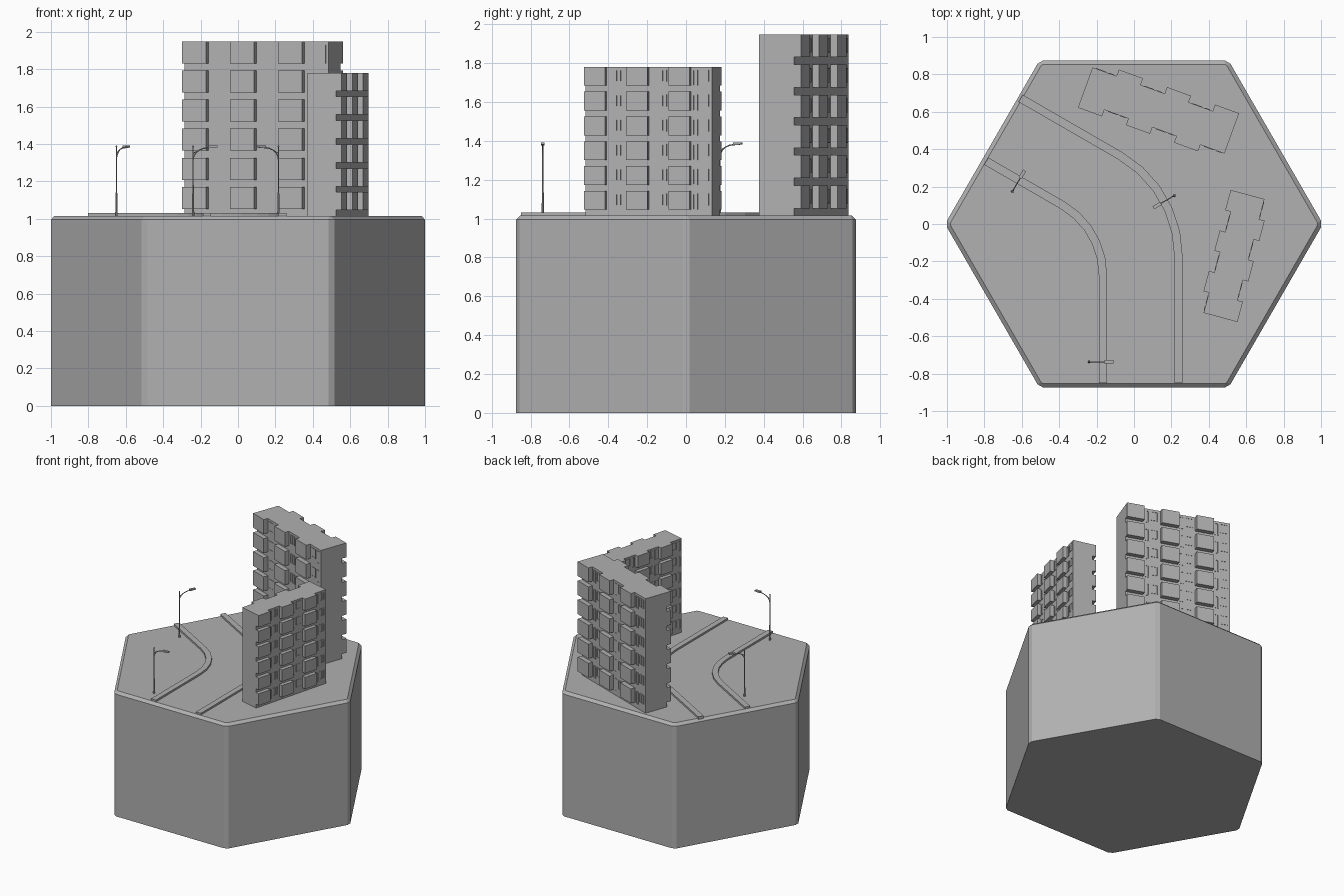
import bpy, bmesh
from math import sin, cos, tan, pi, radians, sqrt
from mathutils import Vector, Matrix

if "Cube" in bpy.data.objects:
    bpy.data.objects.remove(bpy.data.objects["Cube"])

TOP = 1.015  # ground level on top of the hexagonal base

# One mid-grey material for the whole model
GREY = bpy.data.materials.new("mid_grey")
GREY.diffuse_color = (0.44, 0.44, 0.44, 1)
GREY.use_nodes = True
GREY.node_tree.nodes["Principled BSDF"].inputs["Base Color"].default_value = GREY.diffuse_color


def finish(name, bm):
    bmesh.ops.recalc_face_normals(bm, faces=bm.faces)
    me = bpy.data.meshes.new(name)
    bm.to_mesh(me)
    bm.free()
    me.materials.append(GREY)
    ob = bpy.data.objects.new(name, me)
    bpy.context.collection.objects.link(ob)
    return ob


def box(bm, x0, x1, y0, y1, z0, z1):
    m = Matrix.Translation(((x0 + x1) / 2, (y0 + y1) / 2, (z0 + z1) / 2))
    m = m @ Matrix.Diagonal((abs(x1 - x0), abs(y1 - y0), abs(z1 - z0), 1))
    bmesh.ops.create_cube(bm, size=1, matrix=m)


def loft(bm, rings):
    rows = [[bm.verts.new(p) for p in r] for r in rings]
    n = len(rows[0])
    for a, b in zip(rows, rows[1:]):
        for i in range(n):
            j = (i + 1) % n
            bm.faces.new((a[i], a[j], b[j], b[i]))
    bm.faces.new(rows[0])
    bm.faces.new(rows[-1])


# Hexagonal base with chamfered corners and top edge
def hex_ring(scale, z, cut):
    pts = []
    for k in range(6):
        c, s = cos(k * pi / 3), sin(k * pi / 3)
        for side in (-cut, cut):
            r = 1.0104 - cut * tan(pi / 6)
            pts.append(((c * r - side * s) * scale, (s * r + side * c) * scale, z))
    return pts


bm = bmesh.new()
loft(bm, [hex_ring(1, 0, 0.018), hex_ring(1, 0.995, 0.018), hex_ring(0.975, TOP, 0.006)])
finish("hexagonal_base", bm)


# Kerbs: a rectangular section swept along straight, 60 degree arc, straight
def kerb(name, start, x_end, t, half=0.022, steps=5):
    corner = Vector((x_end, start[1] - (x_end - start[0]) * tan(pi / 6)))
    r = t / tan(pi / 6)
    centre = Vector((x_end - r, corner.y - t))
    pts = [Vector(start)]
    pts += [centre + r * Vector((cos(a), sin(a)))
            for a in (pi / 3 * (1 - i / steps) for i in range(steps + 1))]
    pts.append(Vector((x_end, -0.85)))
    rings = []
    for i, p in enumerate(pts):
        d0 = (p - pts[max(i - 1, 0)]).normalized()
        d1 = (pts[min(i + 1, len(pts) - 1)] - p).normalized()
        m = (d0 + d1).normalized()
        ref = d1 if d1.length else d0
        n = Vector((-m.y, m.x)) * half / m.dot(ref)
        a, b = p + n, p - n
        rings.append([(a.x, a.y, TOP - 0.01), (b.x, b.y, TOP - 0.01),
                      (b.x, b.y, 1.03), (a.x, a.y, 1.03)])
    bm = bmesh.new()
    loft(bm, rings)
    finish(name, bm)


kerb("outer_kerb", (-0.606, 0.672), 0.238, 0.36)
kerb("inner_kerb", (-0.79, 0.336), -0.166, 0.25)

# Apartment block: slab with balconies alternating between both long sides
L, D, STEP, FLOOR, GAP, FLOORS = 0.82, 0.192, 0.037, 0.1555, 0.038, 6
SEG = L / 6


def frame(bm, u0, u1, v0, v1, z0, z1, w, mullions=()):
    box(bm, u0, u0 + w, v0, v1, z0, z1)
    box(bm, u1 - w, u1, v0, v1, z0, z1)
    box(bm, u0 + w, u1 - w, v0, v1, z0, z0 + w)
    box(bm, u0 + w, u1 - w, v0, v1, z1 - w, z1)
    for f in mullions:
        m = u0 + (u1 - u0) * f
        box(bm, m - w / 2, m + w / 2, v0, v1, z0 + w, z1 - w)


def apartment(name, x, y, angle, scale):
    slab, balc, win = bmesh.new(), bmesh.new(), bmesh.new()
    box(slab, -L / 2, L / 2, -D / 2, D / 2, 0, FLOOR * FLOORS)
    for s in range(6):
        u0, u1 = -L / 2 + s * SEG, -L / 2 + (s + 1) * SEG
        side = -1 if s % 2 == 0 else 1
        v = side * D / 2
        w = -v
        for f in range(FLOORS):
            z0, z1 = f * FLOOR + GAP, (f + 1) * FLOOR
            # enclosed balcony
            box(balc, u0, u1, v, v + side * STEP, z0, z1)
            # window and narrow side light on the opposite recessed wall
            frame(win, u0 + 0.02, u0 + 0.075, w, w - side * 0.003, z0 + 0.025, z1 - 0.018,
                  0.004, (0.5,))
            frame(win, u1 - 0.045, u1 - 0.015, w, w - side * 0.003, z0, z1 - 0.018, 0.004)
    mat = (Matrix.Translation((x, y, TOP)) @ Matrix.Rotation(radians(angle), 4, 'Z')
           @ Matrix.Scale(scale, 4))
    for part, b in (("walls", slab), ("balconies", balc), ("window_frames", win)):
        finish(name + "_" + part, b).matrix_world = mat


apartment("tall_block", 0.131, 0.607, -20, 1.0)
apartment("short_block", 0.535, -0.171, -105, 0.82)


# Street lamps: tapered pole, curved arm, brace and flat head
def tube(bm, path, radii, sides=8):
    rings = []
    for i, p in enumerate(path):
        a, b = path[max(i - 1, 0)], path[min(i + 1, len(path) - 1)]
        dx, dz = b[0] - a[0], b[1] - a[1]
        l = sqrt(dx * dx + dz * dz)
        r = radii[i]
        rings.append([(p[0] + r * cos(k * 2 * pi / sides) * dz / l,
                       r * sin(k * 2 * pi / sides),
                       p[1] - r * cos(k * 2 * pi / sides) * dx / l) for k in range(sides)])
    loft(bm, rings)


def lamp(name, x, y, angle):
    bm = bmesh.new()
    tube(bm, [(0, 0), (0, 0.02), (0, 0.025), (0, 0.12), (0, 0.125), (0, 0.37)],
         [0.007, 0.007, 0.0055, 0.005, 0.0035, 0.003])
    arc = [(0.085 * (1 - cos(t * pi / 10)), 0.30 + 0.066 * sin(t * pi / 10)) for t in range(6)]
    tube(bm, arc, [0.003] * 6)
    tube(bm, [(0, 0.335), (0.03, 0.352), (0.085, 0.368)], [0.002] * 3)
    bmesh.ops.create_uvsphere(bm, u_segments=8, v_segments=6, radius=0.005,
                              matrix=Matrix.Translation((0, 0, 0.371)))
    head = bmesh.new()
    box(head, 0.083, 0.13, -0.009, 0.009, 0.362, 0.376)
    for v in head.verts:
        if v.co.x > 0.1 and v.co.z < 0.37:
            v.co.z += 0.004
    mat = Matrix.Translation((x, y, TOP)) @ Matrix.Rotation(radians(angle), 4, 'Z')
    finish(name + "_pole", bm).matrix_world = mat
    finish(name + "_head", head).matrix_world = mat


lamp("left_lamp", -0.65, 0.174, 60)
lamp("front_lamp", -0.24, -0.737, 0)
lamp("middle_lamp", 0.216, 0.152, 210)
